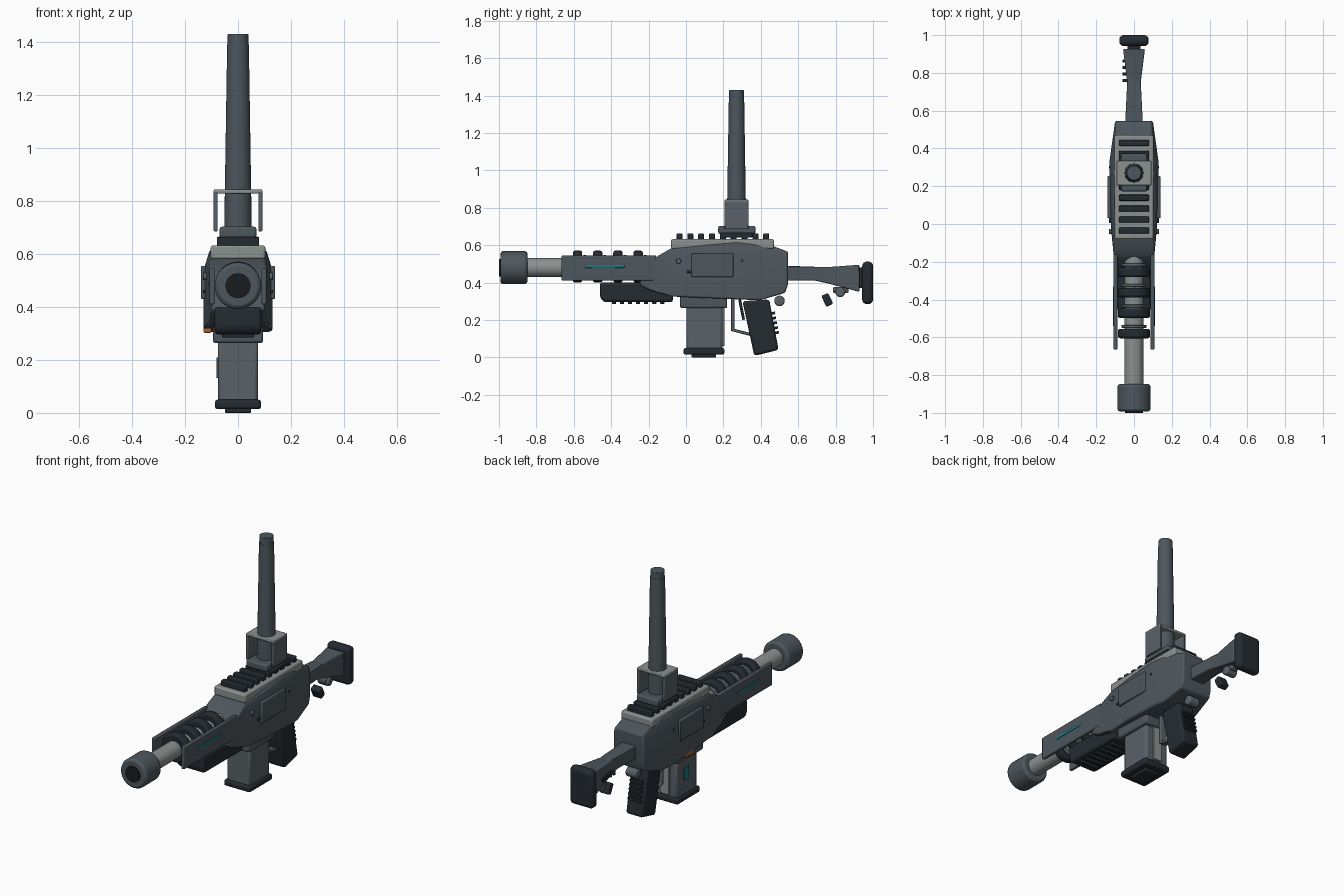
import bpy, bmesh, math
from mathutils import Vector, Matrix

if "Cube" in bpy.data.objects:
    bpy.data.objects.remove(bpy.data.objects["Cube"], do_unlink=True)


def material(name, rgb):
    m = bpy.data.materials.new(name)
    m.use_nodes = True
    m.diffuse_color = (*rgb, 1)
    node = m.node_tree.nodes["Principled BSDF"]
    node.inputs["Base Color"].default_value = (*rgb, 1)
    node.inputs["Roughness"].default_value = 0.6
    return m


SLATE = material("slate", (.075, .095, .11))
STEEL = material("steel", (.1, .12, .135))
DARK = material("charcoal", (.018, .024, .031))
BLACK = material("bore_black", (.01, .012, .015))
LIGHT = material("light_grey", (.26, .285, .28))
TEAL = material("teal", (.01, .19, .2))
ORANGE = material("orange", (.4, .13, .03))


def finish(name, bm, mat, bevel=0, segments=2):
    bmesh.ops.recalc_face_normals(bm, faces=bm.faces)
    mesh = bpy.data.meshes.new(name)
    bm.to_mesh(mesh)
    bm.free()
    mesh.materials.append(mat)
    ob = bpy.data.objects.new(name, mesh)
    bpy.context.collection.objects.link(ob)
    if bevel:
        mod = ob.modifiers.new("bevel", "BEVEL")
        mod.width, mod.segments, mod.limit_method = bevel, segments, "ANGLE"
    bpy.ops.object.select_all(action="DESELECT")
    ob.select_set(True)
    bpy.context.view_layer.objects.active = ob
    bpy.ops.object.shade_smooth_by_angle(angle=math.radians(35))
    return ob


def box(name, x, y, z, mat, bevel=.006, tilt=0, segments=2):
    """Box from ranges, tilted about the x axis through its centre."""
    bm = bmesh.new()
    size = [r[1] - r[0] for r in (x, y, z)]
    mid = Vector([(r[0] + r[1]) / 2 for r in (x, y, z)])
    mat4 = Matrix.Translation(mid) @ Matrix.Rotation(tilt, 4, "X") @ Matrix.Diagonal((*size, 1))
    bmesh.ops.create_cube(bm, size=1, matrix=mat4)
    return finish(name, bm, mat, bevel, segments)


def slab(name, x, y, z, mat, bevel=.006):
    """The same box on both sides, x given for the left side."""
    box(name + "_left", x, y, z, mat, bevel)
    box(name + "_right", (-x[1], -x[0]), y, z, mat, bevel)


def cylinder(name, centre, r1, r2, length, axis, mat, bevel=0):
    bm = bmesh.new()
    rot = {"X": Matrix.Rotation(math.pi / 2, 4, "Y"),
           "Y": Matrix.Rotation(-math.pi / 2, 4, "X"), "Z": Matrix()}[axis]
    bmesh.ops.create_cone(bm, cap_ends=True, segments=32, radius1=r1, radius2=r2, depth=length,
                          matrix=Matrix.Translation(centre) @ rot)
    return finish(name, bm, mat, bevel)


def profile(name, points, mat, width, cuts=(), bevel=.008):
    """Side outline (y, z) extruded across x, with half width given by width(y, z)."""
    bm = bmesh.new()
    face = bm.faces.new([bm.verts.new((-1, y, z)) for y, z in points])
    new = bmesh.ops.extrude_face_region(bm, geom=[face])["geom"]
    bmesh.ops.translate(bm, vec=(2, 0, 0), verts=[g for g in new if isinstance(g, bmesh.types.BMVert)])
    for co, no in cuts:
        bmesh.ops.bisect_plane(bm, geom=bm.verts[:] + bm.edges[:] + bm.faces[:], plane_co=co, plane_no=no)
    for v in bm.verts:
        v.co.x *= width(v.co.y, v.co.z)
    return finish(name, bm, mat, bevel)


def ramp(t, stops):
    for (a, va), (b, vb) in zip(stops, stops[1:]):
        if t <= b:
            return va + (vb - va) * max(0, (t - a) / (b - a))
    return stops[-1][1]


# Receiver: faceted hull, widest in the middle, narrowing towards the top
def hull_width(y, z):
    return ramp(y, [(-.25, .1), (-.07, .117), (.1, .13), (.33, .13), (.545, .1)]) - .022 * ramp(z, [(.54, 0), (.61, 1)])


hull = [(-.25, .39), (-.2, .36), (-.07, .325), (.395, .305), (.53, .345), (.545, .39), (.545, .565),
        (.465, .595), (.27, .615), (-.08, .583), (-.18, .525), (-.235, .43)]
profile("receiver", hull, SLATE, hull_width,
        [((0, y, 0), (0, 1, 0)) for y in (-.07, .1, .33)] + [((0, 0, .54), (0, 0, 1))])
slab("side_panel", (.12, .14), (.03, .255), (.43, .555), SLATE, .005)
for s, side in ((1, "left"), (-1, "right")):
    cylinder("pin_" + side, (s * .12, -.04, .515), .014, .014, .025, "X", STEEL, .003)
    cylinder("rear_pin_" + side, (s * .126, .3, .517), .007, .007, .014, "X", DARK)
    box("catch_" + side, tuple(sorted((s * .115, s * .132))), (.005, .028), (.452, .464), DARK, .002)
box("selector", (-.13, -.1), (.1, .19), (.302, .332), ORANGE, .005)

# Top rail with cross slats
box("top_rail", (-.103, .103), (-.08, .47), (.58, .632), LIGHT, .008)
for i in range(9):
    y = -.035 + i * .058
    box(f"rail_slat_{i + 1}", (-.08, .08), (y - .016, y + .016), (.625, .662), DARK, .005)

# Upright scope with its base and hood
box("scope_clamp", (-.08, .08), (.19, .355), (.64, .665), DARK)
box("scope_base", (-.07, .07), (.172, .372), (.66, .703), SLATE, .01)
slab("hood_wall", (.077, .092), (.205, .335), (.685, .838), STEEL, .004)
box("hood_top", (-.092, .092), (.205, .335), (.828, .843), LIGHT, .004)
cylinder("scope_tube", (0, .27, 1.04), .052, .041, .7, "Z", SLATE)
cylinder("scope_cap", (0, .27, 1.405), .039, .039, .05, "Z", SLATE, .003)

# Barrel, muzzle and cooling rings
cylinder("barrel", (0, -.5, .48), .05, .05, .8, "Y", LIGHT)
cylinder("muzzle", (0, -.92, .48), .088, .088, .145, "Y", SLATE, .014)
cylinder("bore", (0, -.96, .48), .047, .047, .08, "Y", BLACK)
for i in range(4):
    y = -.58 + i * .108
    cylinder(f"cooling_ring_{i + 1}", (0, y, .485), .086, .086, .05, "Y", DARK, .012)
    cylinder(f"ring_spacer_{i + 1}", (0, y + .038, .482), .066, .066, .016, "Y", STEEL, .004)

# Handguard plates with glowing strips
slab("handguard_plate", (.088, .108), (-.665, -.16), (.41, .545), SLATE, .005)
slab("glow_strip", (.104, .111), (-.54, -.33), (.478, .494), TEAL, .002)

# Lower fore grip with ribs
fore = [(-.46, .32), (-.44, .296), (-.07, .296), (-.07, .36), (-.23, .4), (-.46, .4)]
profile("fore_grip", fore, DARK, lambda y, z: .088, bevel=.012)
for i in range(7):
    y = -.385 + i * .043
    box(f"fore_rib_{i + 1}", (-.06, .06), (y - .011, y + .011), (.284, .305), DARK, .004)

# Magazine and its well
box("magazine_well", (-.095, .095), (-.032, .22), (.263, .335), SLATE, .01)
box("magazine", (-.076, .076), (.002, .195), (.04, .29), STEEL, .012)
box("magazine_spine", (-.03, .03), (.19, .205), (.06, .265), LIGHT, .003)
box("magazine_foot", (-.087, .087), (-.013, .205), (.014, .05), DARK, .01)
box("foot_plate", (-.05, .05), (.03, .16), (0, .02), DARK, .005)
box("magazine_window", (-.081, -.073), (.085, .13), (.132, .21), TEAL, .002)

# Pistol grip with ridges down the back, trigger and guard
grip = [(.302, .3), (.365, .008), (.495, .04), (.445, .31)]
profile("pistol_grip", grip, DARK, lambda y, z: .056, bevel=.014)
for i in range(5):
    z = .235 - i * .026
    y = .459 + (.235 - z) * .19
    box(f"grip_ridge_{i + 1}", (-.042, .042), (y - .015, y + .018), (z - .007, z + .007), DARK, .003, .2)
box("guard_front", (-.022, .022), (.24, .258), (.14, .32), STEEL, .004)
box("guard_bottom", (-.022, .022), (.242, .35), (.127, .143), STEEL, .004, -.25)
box("trigger", (-.012, .012), (.29, .305), (.2, .31), DARK, .004, .2)
cylinder("grip_knob", (0, .5, .302), .028, .028, .07, "X", STEEL, .008)

# Stock and butt pad
stock = [(.53, .41), (.69, .41), (.76, .395), (.927, .35), (.927, .495), (.75, .482), (.53, .49)]
profile("stock", stock, SLATE, lambda y, z: ramp(y, [(.53, .047), (.75, .036), (.927, .058)]),
        [((0, .75, 0), (0, 1, 0))], .006)
box("stock_core", (-.035, .035), (.9, .95), (.37, .48), DARK)
box("butt_pad", (-.078, .078), (.942, 1), (.285, .512), DARK, .024, segments=4)
for i in range(4):
    y = .76 + i * .034
    box(f"stock_ridge_{i + 1}", (-.061, -.035), (y - .008, y + .008), (.4, .425), DARK, .003)

# Small fittings beneath the stock
cylinder("sling_knob", (0, .825, .348), .026, .026, .07, "X", STEEL, .008)
box("sling_bracket", (-.025, .025), (.785, .87), (.345, .375), SLATE, .008)
box("sling_tab", (-.03, .03), (.735, .775), (.275, .34), DARK, .008, .45)
